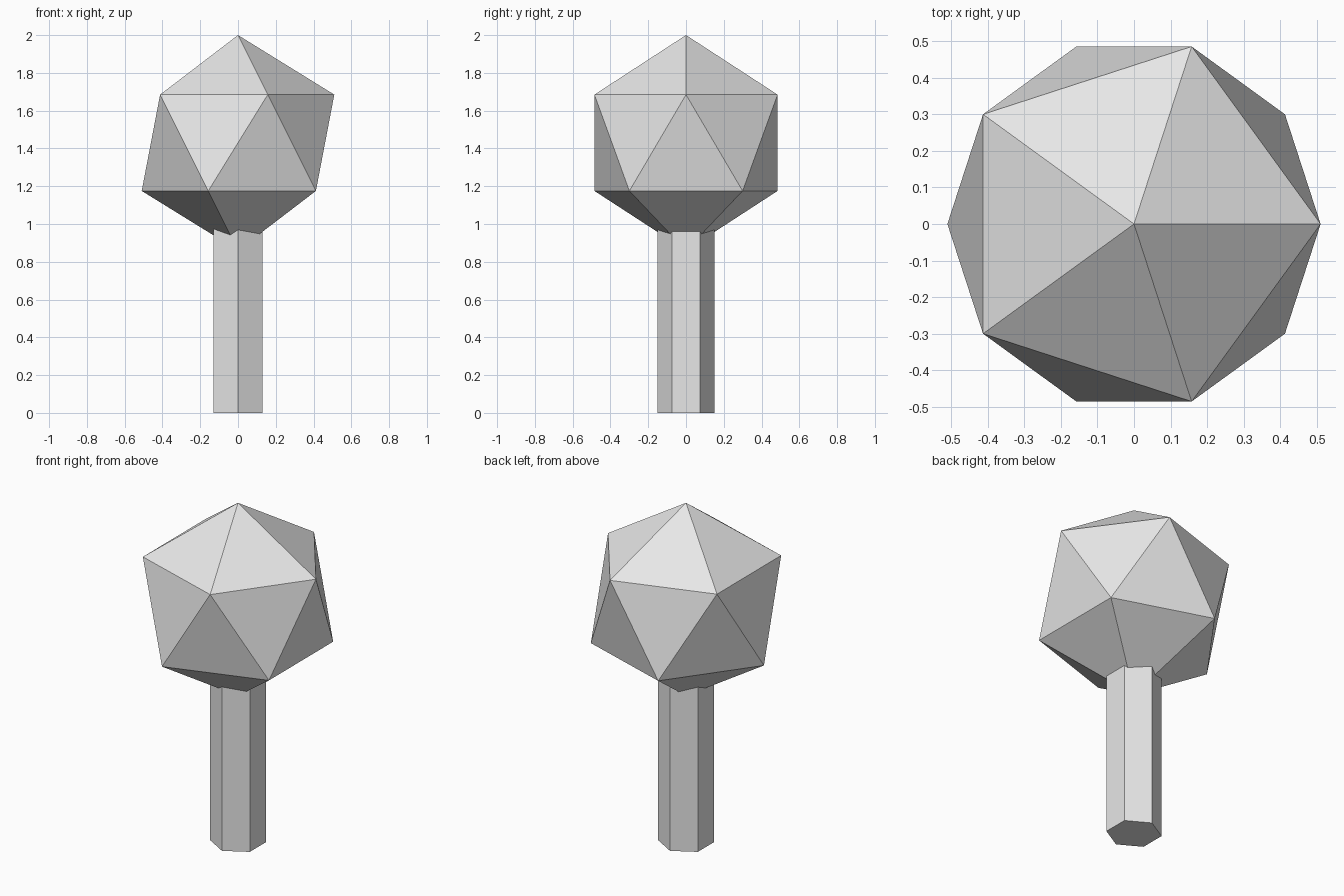
import bpy

cube = bpy.data.objects.get("Cube")
if cube:
    bpy.data.objects.remove(cube, do_unlink=True)

# Single plain grey for the whole tree
grey = bpy.data.materials.new("light_grey")
grey.use_nodes = True
colour = (0.8, 0.8, 0.8, 1.0)
grey.diffuse_color = colour
grey.node_tree.nodes["Principled BSDF"].inputs["Base Color"].default_value = colour


def finish(name):
    obj = bpy.context.object
    obj.name = name
    obj.data.name = name
    obj.data.materials.append(grey)
    bpy.ops.object.shade_flat()
    return obj


# Trunk: six-sided post running up into the crown
trunk_height = 1.0
bpy.ops.mesh.primitive_cylinder_add(
    vertices=6, radius=0.15, depth=trunk_height, location=(0, 0, trunk_height / 2))
finish("trunk")

# Crown: twenty-sided ball with one point straight up
crown_radius = 0.57
bpy.ops.mesh.primitive_ico_sphere_add(
    subdivisions=1, radius=crown_radius, location=(0, 0, 2 - crown_radius))
finish("crown")
